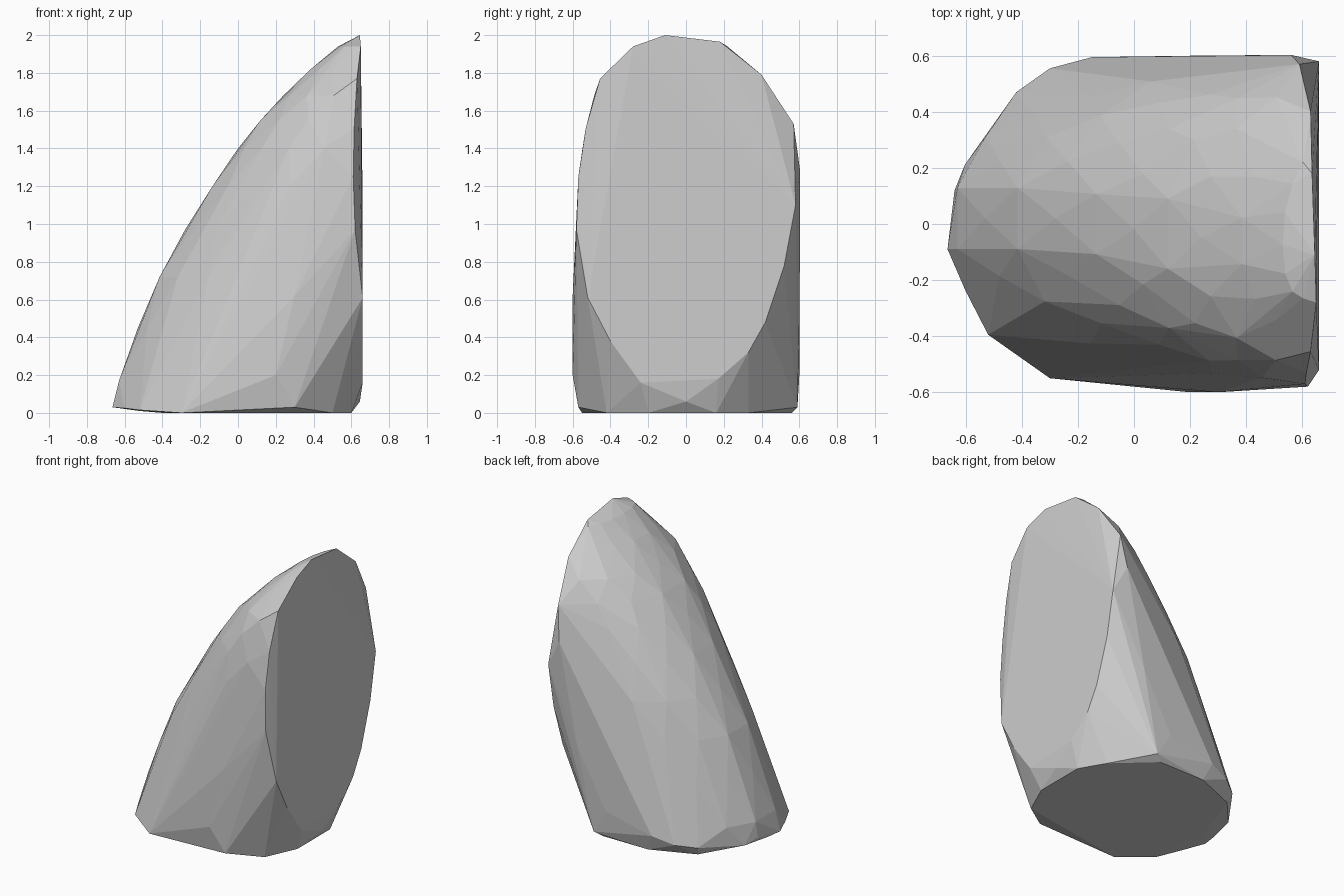
import bpy, bmesh, math, random

random.seed(4)

# Sloping back of the stone: (height, leftmost x)
RIDGE = [(0.03, -0.65), (0.17, -0.63), (0.45, -0.53), (0.72, -0.415),
         (0.97, -0.28), (1.2, -0.135), (1.4, 0.0), (1.55, 0.12),
         (1.68, 0.24), (1.82, 0.385), (1.94, 0.53)]

# Outline of the flat cut side: (x, y, z)
CUT_FACE = [(0.645, -0.11, 2.0), (0.635, 0.18, 1.965), (0.63, 0.40, 1.79),
            (0.59, 0.57, 1.53), (0.56, 0.603, 1.29), (0.66, 0.58, 1.10),
            (0.66, 0.52, 0.78), (0.66, 0.42, 0.48), (0.66, 0.33, 0.32),
            (0.66, 0.17, 0.18), (0.66, -0.24, 0.16), (0.66, -0.40, 0.38),
            (0.66, -0.52, 0.61), (0.62, -0.58, 0.97), (0.61, -0.57, 1.25),
            (0.615, -0.53, 1.51), (0.63, -0.455, 1.77), (0.65, -0.28, 1.94)]

# Outline of the flat base and the chipped corners above it
BASE = [(0.60, -0.20, 0), (0.60, 0.16, 0), (0.50, 0.33, 0), (0.50, -0.42, 0),
        (0.25, 0.56, 0), (-0.30, -0.55, 0), (-0.1, 0.56, 0),
        (-0.40, 0.44, 0), (-0.52, 0.12, 0.01), (-0.52, -0.395, 0.015),
        (0.645, 0.0, 0.06), (-0.60, -0.24, 0.025), (-0.665, -0.09, 0.03),
        (-0.64, 0.12, 0.06), (-0.53, 0.31, 0.05)]
FLANKS = [(0.20, -0.60, 0.20), (0.30, -0.60, 0.62), (0.20, 0.60, 0.20),
          (0.42, 0.602, 0.60), (0.30, 0.59, 0.03), (0.30, -0.57, 0.03),
          (-0.15, 0.595, 0.12), (-0.30, 0.555, 0.08), (-0.42, 0.47, 0.06)]


def half_width(z):
    if z < 0.15:
        return 0.56
    if z < 1.1:
        return 0.595
    width = 0.585 * (1 - ((z - 1.1) / 0.92) ** 2.4) ** (1 / 2.4)
    return width * (0.86 if z > 1.75 else 1)


# Rounded back: staggered half-oval rings, slightly chipped
points = CUT_FACE + BASE + FLANKS
for i, (z, left) in enumerate(RIDGE):
    centre = min(0.64, 0.22 + 0.32 * z)
    count = 9 if z < 1.5 else 7
    power = 2 / 2.15
    drift = 0.02 - 0.1 * max(0, z - 1.0)
    for k in range(count):
        step = (k + 0.5 * (i % 2) - (count - 1) / 2) / (count / 2)
        t = math.radians(84) * max(-1, min(1, step))
        chip = 1 - random.uniform(0, 0.012)
        x = centre - (centre - left) * abs(math.cos(t)) ** power * chip
        y = math.copysign(abs(math.sin(t)) ** power, t) * half_width(z) * chip
        if abs(step) < 0.15:
            x = left
        points.append((x, y + drift * math.cos(t), z))

# Wrap all outline points in one faceted solid
bm = bmesh.new()
for p in points:
    bm.verts.new(p)
hull = bmesh.ops.convex_hull(bm, input=bm.verts)
loose = {g for g in hull["geom_interior"] + hull["geom_unused"]
         if isinstance(g, bmesh.types.BMVert)}
bmesh.ops.delete(bm, geom=list(loose), context='VERTS')
bmesh.ops.dissolve_limit(bm, angle_limit=math.radians(1.0),
                         verts=bm.verts, edges=bm.edges)
bmesh.ops.recalc_face_normals(bm, faces=bm.faces)

mesh = bpy.data.meshes.new("stone")
bm.to_mesh(mesh)
bm.free()
stone = bpy.data.objects.new("stone", mesh)
bpy.context.collection.objects.link(stone)

# Plain grey stone
grey = bpy.data.materials.new("stone grey")
grey.diffuse_color = (0.61, 0.61, 0.61, 1)
mesh.materials.append(grey)
